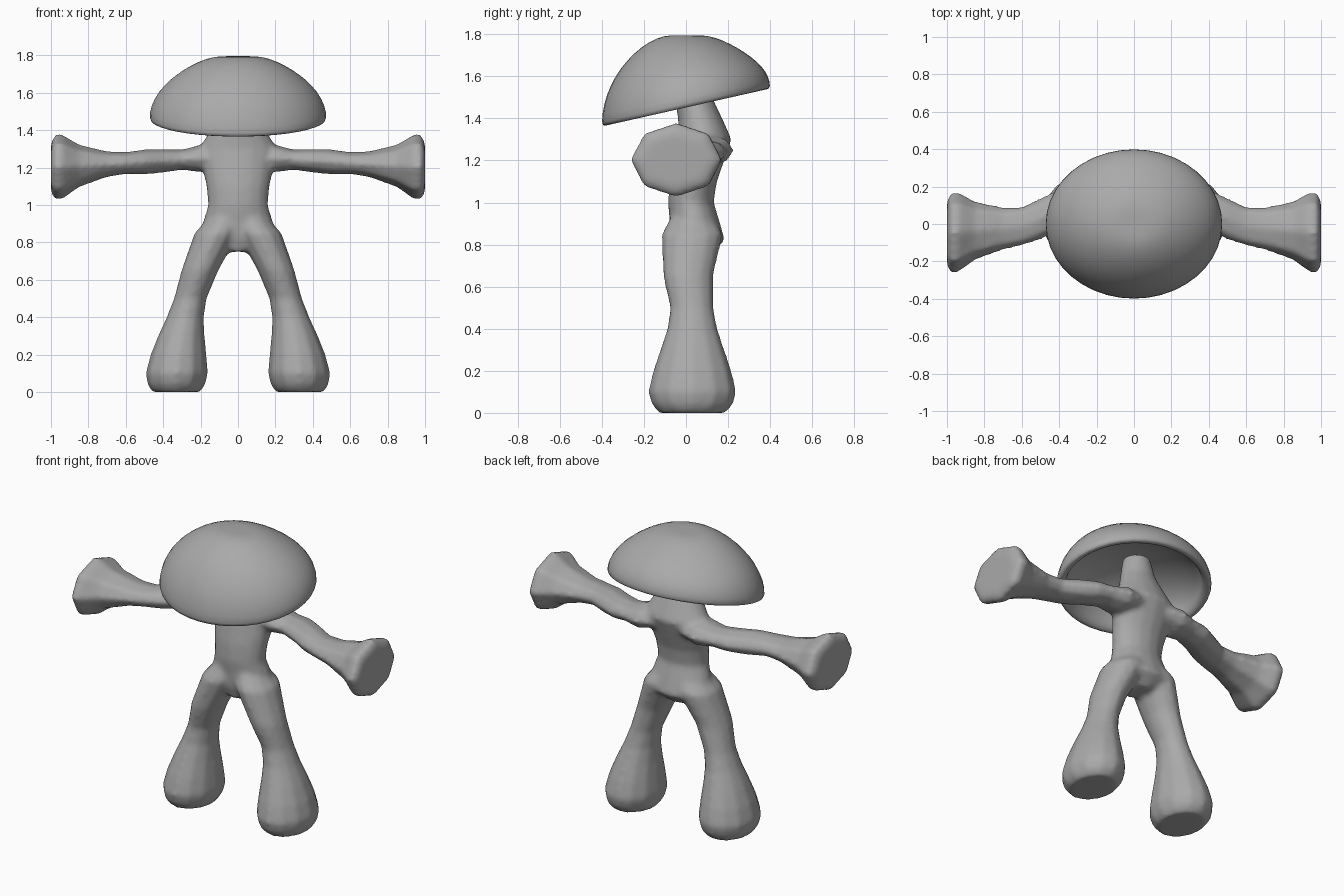
import bpy, bmesh, math
from mathutils import Vector

cube = bpy.data.objects.get("Cube")
if cube:
    bpy.data.objects.remove(cube, do_unlink=True)

clay = bpy.data.materials.new("grey clay")
clay.use_nodes = True
clay.diffuse_color = (0.4, 0.4, 0.4, 1)
shader = clay.node_tree.nodes["Principled BSDF"]
shader.inputs["Base Color"].default_value = clay.diffuse_color


def loft(bm, rings, sides):
    """Skin a row of ovals, each given by its centre and two half axes, and close both ends."""
    loops = []
    for centre, half_a, half_b in rings:
        loop = []
        for i in range(sides):
            turn = math.tau * i / sides
            point = Vector(centre) + Vector(half_a) * math.cos(turn) + Vector(half_b) * math.sin(turn)
            loop.append(bm.verts.new(point))
        loops.append(loop)
    for low, high in zip(loops, loops[1:]):
        for i in range(sides):
            j = (i + 1) % sides
            bm.faces.new((low[i], low[j], high[j], high[i]))
    bm.faces.new(loops[0])
    bm.faces.new(loops[-1])


def finish(bm, name):
    """Turn the finished skin into a smooth shaded object."""
    bmesh.ops.recalc_face_normals(bm, faces=bm.faces)
    mesh = bpy.data.meshes.new(name)
    bm.to_mesh(mesh)
    bm.free()
    mesh.materials.append(clay)
    mesh.shade_smooth()
    obj = bpy.data.objects.new(name, mesh)
    bpy.context.collection.objects.link(obj)
    return obj


def bump(value, middle, spread):
    return math.exp(-((value - middle) / spread) ** 2)


def torso_ring(z, radius):
    """The torso leans back at the shoulders and the seat, and is flatter than it is wide."""
    lean = 0.02 + 0.07 * bump(z, 1.3, 0.16) + 0.04 * bump(z, 0.84, 0.08)
    return (0, lean, z), (radius, 0, 0), (0, 0.05 + 0.37 * radius, 0)


def leg_ring(side, z, radius):
    """The legs bow outward toward the feet and are deeper than they are wide."""
    bow = 0.33 - 0.3 * z * z
    lean = 0.03 - 0.02 * bump(z, 0.65, 0.1)
    return (side * bow, lean, z), (radius, 0, 0), (0, 1.35 * radius - 0.015, 0)


def arm_ring(side, x, radius):
    """The arms step forward at the elbow and droop slightly toward the flared hands."""
    sweep = 0.11 * math.exp(-(x / 0.5) ** 6) - 0.05 * x * x
    droop = 1.26 - 0.06 * x
    return (side * x, sweep, droop), (0, 0.05 + 0.95 * radius, 0), (0, 0, radius)


def cap_ring(width, height):
    """The rim tips down at the front, and the tilt fades out toward the crown."""
    tilt = 0.22 * (1 - height / crown_height)
    depth = 0.41 * width
    return (0, 0, 1.46 + height), (0.485 * width, 0, 0), (0, depth, tilt * depth)


# Thickness along each limb: position, radius
torso = [(0.75, 0.08), (0.82, 0.21), (0.9, 0.19), (1, 0.16), (1.1, 0.17),
         (1.3, 0.21), (1.4, 0.15), (1.5, 0.11), (1.63, 0.08)]
leg = [(0, 0.13), (0.04, 0.155), (0.1, 0.168), (0.2, 0.15), (0.3, 0.125), (0.4, 0.1),
       (0.5, 0.088), (0.65, 0.1), (0.85, 0.12), (0.95, 0.08)]
arm = [(0.1, 0.05), (0.2, 0.075), (0.3, 0.055), (0.4, 0.065), (0.5, 0.068), (0.6, 0.06),
       (0.7, 0.07), (0.85, 0.115), (0.94, 0.175), (0.98, 0.175), (1, 0.13)]

# Body: all limbs merged into one soft skin
bm = bmesh.new()
loft(bm, [torso_ring(z, radius) for z, radius in torso], sides=16)
for side in (1, -1):
    loft(bm, [leg_ring(side, z, radius) for z, radius in leg], sides=12)
    loft(bm, [arm_ring(side, x, radius) for x, radius in arm], sides=8)
body = finish(bm, "body")
skin = body.modifiers.new("merge limbs", 'REMESH')
skin.mode = 'VOXEL'
skin.voxel_size = 0.016
skin.use_smooth_shade = True
soften = body.modifiers.new("soften joins", 'SMOOTH')
soften.factor = 0.5
soften.iterations = 6

# Mushroom cap: hollow underside, rounded rim and flattened dome in one skin
dome_height = 0.37
crown_height = 0.335
hollow_height = 0.2
steps = 8
angles = [math.pi / 2 * i / steps for i in range(steps)]
hollow = [cap_ring(0.88 * math.cos(a), hollow_height * math.sin(a)) for a in reversed(angles)]
lip = [cap_ring(0.96, -0.012)]
dome = [cap_ring(math.cos(a) ** 1.4, min(crown_height, dome_height * math.sin(a))) for a in angles]
bm = bmesh.new()
loft(bm, hollow + lip + dome, sides=20)
cap = finish(bm, "mushroom_cap")
rounding = cap.modifiers.new("rounding", 'SUBSURF')
rounding.levels = rounding.render_levels = 1
